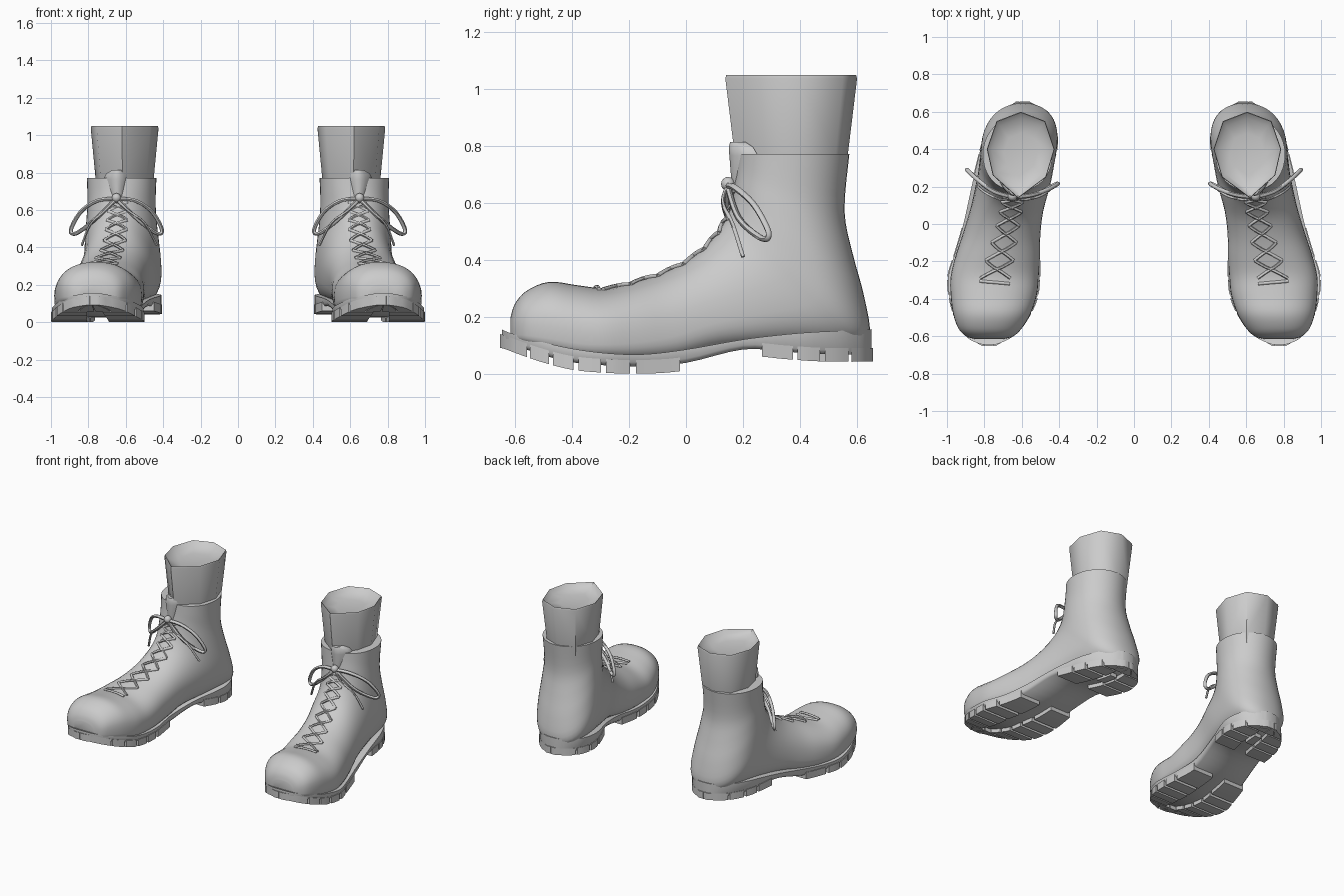
import bpy, bmesh, math
from mathutils import Vector

cube = bpy.data.objects.get("Cube")
if cube:
    bpy.data.objects.remove(cube)

grey = bpy.data.materials.new("plain grey")
grey.use_nodes = True
grey.diffuse_color = (0.6, 0.6, 0.6, 1)
grey.node_tree.nodes["Principled BSDF"].inputs["Base Color"].default_value = (0.6, 0.6, 0.6, 1)


# ---------- helpers ----------
def finish(name, mesh, angle=40):
    """Link a left-hand part, smooth it and mirror it to the other boot."""
    obj = bpy.data.objects.new(name, mesh)
    bpy.context.collection.objects.link(obj)
    mesh.materials.clear()
    mesh.materials.append(grey)
    for o in bpy.context.selected_objects:
        o.select_set(False)
    obj.select_set(True)
    bpy.context.view_layer.objects.active = obj
    bpy.ops.object.shade_smooth_by_angle(angle=math.radians(angle))
    obj.modifiers.new("Pair", 'MIRROR').use_mirror_merge = False


def finish_bm(name, bm, angle=40):
    bmesh.ops.recalc_face_normals(bm, faces=bm.faces)
    mesh = bpy.data.meshes.new(name)
    bm.to_mesh(mesh)
    bm.free()
    finish(name, mesh, angle)


def loft(bm, rings):
    """Skin closed rings of points and cap both ends."""
    rows = [[bm.verts.new(p) for p in ring] for ring in rings]
    for a, b in zip(rows, rows[1:]):
        for i in range(len(a)):
            j = (i + 1) % len(a)
            bm.faces.new((a[i], a[j], b[j], b[i]))
    bm.faces.new(rows[0])
    bm.faces.new(rows[-1])


def sample(table, s):
    """Smooth interpolation between the rows of a station table."""
    last = len(table) - 1
    i = max(0, min(int(s), last - 1))
    t = s - i
    rows = [table[max(0, min(k, last))] for k in range(i - 1, i + 3)]
    return [b + t * ((c - a) / 2 + t * ((2 * a - 5 * b + 4 * c - d) / 2
            + t * (3 * b - a - 3 * c + d) / 2)) for a, b, c, d in zip(*rows)]


def tubes(name, paths, radius, smooth=True):
    curve = bpy.data.curves.new(name, 'CURVE')
    curve.dimensions = '3D'
    curve.bevel_depth = radius
    curve.bevel_resolution = 1
    curve.use_fill_caps = True
    for path in paths:
        if smooth:
            n = 6 * (len(path) - 1)
            path = [sample(path, k / 6) for k in range(n + 1)]
        spline = curve.splines.new('POLY')
        spline.points.add(len(path) - 1)
        for point, p in zip(spline.points, path):
            point.co = (*p, 1)
    temp = bpy.data.objects.new(name + "_path", curve)
    bpy.context.collection.objects.link(temp)
    graph = bpy.context.evaluated_depsgraph_get()
    mesh = bpy.data.meshes.new_from_object(temp.evaluated_get(graph))
    bpy.data.objects.remove(temp)
    finish(name, mesh, 60)


# ---------- boot upper: sections fanning from toe to collar ----------
# front y, front z, back y, back z, front x, back x, half width
UPPER = [
    (-.615, .2, -.615, .125, .775, .775, .075),
    (-.6, .245, -.6, .115, .77, .77, .125),
    (-.56, .29, -.56, .1, .77, .77, .168),
    (-.48, .322, -.48, .075, .76, .76, .207),
    (-.38, .31, -.38, .05, .75, .75, .23),
    (-.28, .3, -.28, .04, .74, .748, .235),
    (-.18, .322, -.16, .035, .715, .735, .224),
    (-.08, .355, -.02, .045, .69, .715, .204),
    (.01, .4, .14, .08, .67, .682, .193),
    (.08, .46, .36, .09, .655, .63, .198),
    (.125, .52, .57, .09, .65, .595, .202),
    (.15, .57, .643, .13, .645, .59, .203),
    (.163, .62, .625, .27, .64, .6, .196),
    (.17, .67, .585, .42, .635, .61, .187),
    (.175, .72, .556, .57, .627, .618, .182),
    (.178, .77, .573, .77, .622, .622, .186)]


def upper_point(s, ang, lift=0):
    fy, fz, by, bz, fx, bx, w = sample(UPPER, s)
    t = s / (len(UPPER) - 1)
    mid = .34 + .16 * t
    c, v = math.cos(ang), math.sin(ang)
    power = 2 / 2.2 if c >= 0 else 2 / (2 + 4.5 * (1 - t) ** 2)
    reach = (1 - mid) if c >= 0 else mid
    pos = mid + math.copysign(abs(c) ** power, c) * reach
    x = math.copysign(abs(v) ** power, v) * w
    back, front = Vector((bx, by, bz)), Vector((fx, fy, fz))
    outward = (front - back).normalized()
    return back.lerp(front, pos) + Vector((x, 0, 0)) + outward * lift


bm = bmesh.new()
STEPS, SIDES = 60, 40
loft(bm, [[upper_point((len(UPPER) - 1) * k / STEPS, math.tau * i / SIDES)
           for i in range(SIDES)] for k in range(STEPS + 1)])
finish_bm("boot_upper", bm, 50)

# ---------- sole ----------
# y, inner x, outer x, top z, base z
SOLE = [
    (-.645, .74, .81, .155, .117), (-.623, .685, .868, .145, .108),
    (-.58, .622, .915, .133, .092), (-.5, .565, .957, .11, .065),
    (-.4, .52, .985, .088, .04), (-.28, .505, .993, .072, .029),
    (-.15, .508, .955, .068, .026), (0, .517, .912, .085, .038),
    (.2, .475, .868, .12, .085), (.35, .425, .833, .138, .077),
    (.45, .41, .805, .146, .07), (.55, .435, .755, .151, .068),
    (.62, .495, .69, .154, .068), (.65, .56, .628, .156, .068)]


def sole_point(s, f, up=0, bottom=True):
    y, inner, outer, top, base = sample(SOLE, s)
    return Vector((inner + (outer - inner) * f, y, max(0, (base if bottom else top) + up)))


bm = bmesh.new()
cuts = [k / 4 for k in range(4 * (len(SOLE) - 1) + 1)]
loft(bm, [[sole_point(s, .03), sole_point(s, 0, .015), sole_point(s, 0, 0, False),
           sole_point(s, 1, 0, False), sole_point(s, 1, .015), sole_point(s, .97)]
          for s in cuts])
finish_bm("sole", bm, 60)

# ---------- tread lugs ----------
bm = bmesh.new()


def lug(s0, s1, f0, f1, push=0):
    rings = []
    for k in range(5):
        s = s0 + (s1 - s0) * k / 4
        ring = [sole_point(s, f0, -.026), sole_point(s, f1, -.026),
                sole_point(s, f1, .022), sole_point(s, f0, .022)]
        if (push < 0 and k == 0) or (push > 0 and k == 4):
            ring = [p + Vector((0, push, 0)) for p in ring]
        rings.append(ring)
    loft(bm, rings)


forefoot = [(2.45, 3.22), (3.36, 4.05), (4.2, 4.85), (5, 5.66), (5.82, 6.88)]
heel = [(8.4, 9.22), (9.38, 10.2), (10.36, 11.25)]
for s0, s1 in forefoot + heel:
    lug(s0, s1, -.01, .38)
    lug(s0, s1, .62, 1.01)
lug(9.5, 10.6, .43, .57)
for k in range(4):
    f = -.01 + .26 * k
    lug(0, 2.32, f, f + .24, -.008)
    lug(11.38, 13, f, f + .24, .006)
finish_bm("tread_lugs", bm, 40)

# ---------- ankle sock, with a shallow hollow at the top ----------
bm = bmesh.new()
center = Vector((.607, .37))
rim = [Vector(p) for p in ((.605, .6), (.735, .55), (.787, .4), (.755, .26),
                           (.62, .138), (.47, .25), (.425, .4), (.475, .55))]
loft(bm, [[(*center.lerp(p, k), z) for p in rim]
          for z, k in ((.7, .82), (.77, .86), (1.035, 1), (1.048, .985),
                       (1.02, .85), (1.005, .5))])
finish_bm("sock", bm, 50)

# ---------- tongue: curved panel rising over the collar ----------
bm = bmesh.new()
bend = [k / 4 - 1 for k in range(9)]
loft(bm, [[(.645 + half * f, front + half * f * f, z) for f in bend]
          + [(.645 + half * f, front + .025 + half * f * f, z) for f in reversed(bend)]
          for z, front, half in ((.62, .165, .03), (.69, .158, .05), (.765, .152, .075),
                                 (.795, .15, .06), (.813, .155, .028))])
finish_bm("tongue", bm, 50)

# ---------- knot ----------
bm = bmesh.new()
bmesh.ops.create_uvsphere(bm, u_segments=12, v_segments=8, radius=.025)
bmesh.ops.translate(bm, verts=bm.verts, vec=(.65, .148, .665))
finish_bm("lace_knot", bm)


# ---------- laces crossing over the instep ----------
def strand(s0, s1, side):
    """One strand from side to side, lying on the upper."""
    path = []
    for k in range(9):
        t = k / 8
        s = s0 + (s1 - s0) * t
        spread = .37 - .012 * s
        path.append(upper_point(s, side * spread * (1 - 2 * t), .003))
    return path


laces = [strand(4.75, 4.6, 1)]
s = 4.9
while s < 12:
    laces += [strand(s, s + .95, 1), strand(s, s + .95, -1)]
    s += .95
tubes("crossed_laces", laces, .008, False)

# ---------- bow loops and loose ends ----------
knot = (.65, .145, .66)
bow = [
    [knot, (.75, .175, .65), (.84, .24, .59), (.893, .29, .495), (.865, .265, .475),
     (.77, .185, .545), knot],
    [knot, (.55, .155, .65), (.46, .185, .59), (.407, .215, .495), (.435, .205, .475),
     (.53, .155, .545), knot]]
tubes("bow_loops", bow, .011)
tubes("lace_ends", [[knot, (.59, .13, .6), (.5, .15, .53), (.435, .195, .41)],
                    [knot, (.71, .13, .6), (.79, .165, .52), (.835, .2, .41)]], .007)
